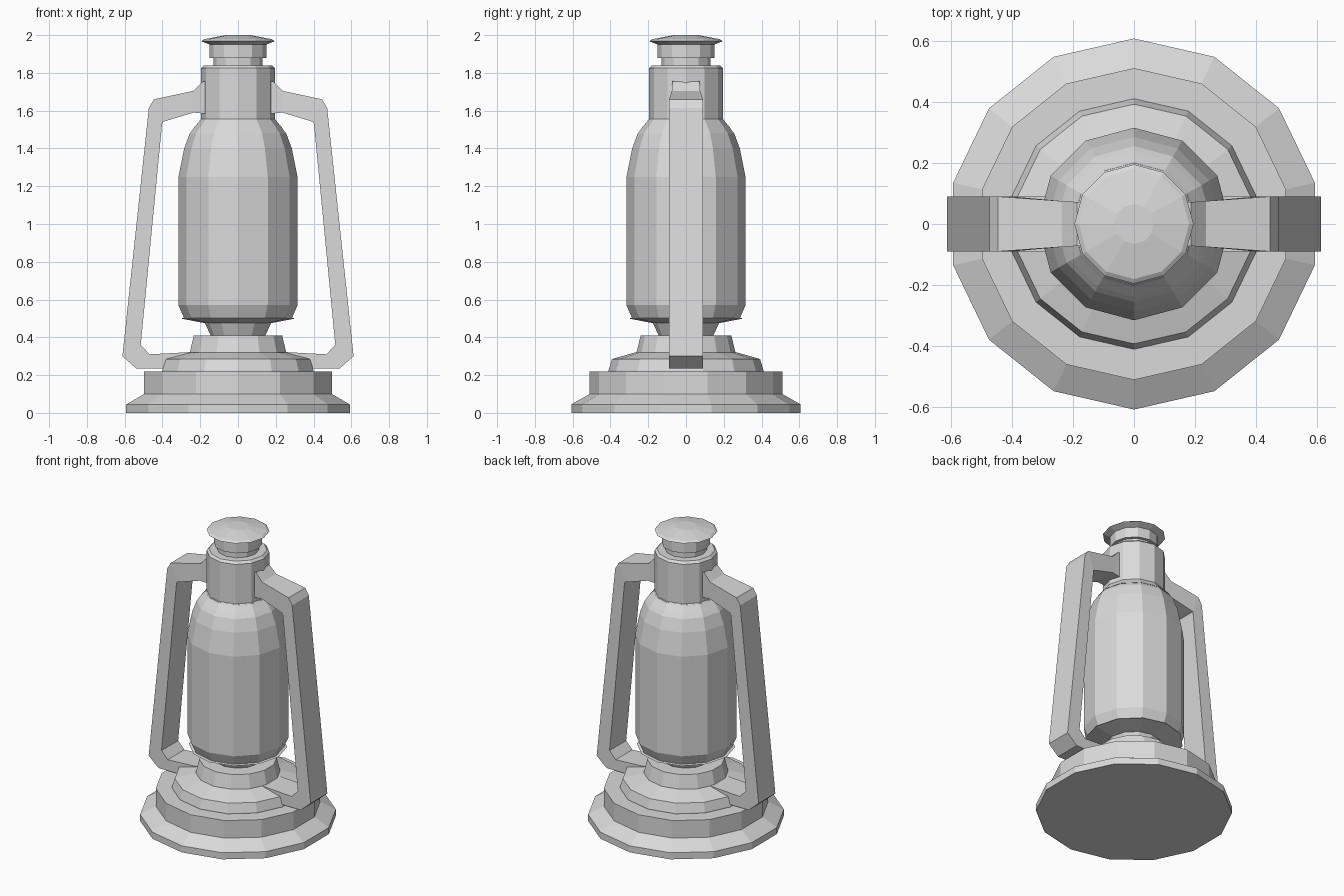
import bpy
import bmesh
from math import cos, sin, tau

cube = bpy.data.objects.get("Cube")
if cube:
    bpy.data.objects.remove(cube, do_unlink=True)

# One plain metal colour for everything
GREY = (0.7, 0.7, 0.7, 1)
metal = bpy.data.materials.new("light grey")
metal.use_nodes = True
metal.diffuse_color = GREY
metal.node_tree.nodes["Principled BSDF"].inputs["Base Color"].default_value = GREY


def loft(name, rings):
    """Bridge successive rings of points and cap both ends."""
    bm = bmesh.new()
    loops = [[bm.verts.new(p) for p in ring] for ring in rings]
    n = len(loops[0])
    for a, b in zip(loops, loops[1:]):
        for i in range(n):
            j = (i + 1) % n
            bm.faces.new((a[i], a[j], b[j], b[i]))
    bm.faces.new(loops[0][::-1])
    bm.faces.new(loops[-1])
    bmesh.ops.recalc_face_normals(bm, faces=bm.faces)
    mesh = bpy.data.meshes.new(name)
    bm.to_mesh(mesh)
    bm.free()
    mesh.materials.append(metal)
    obj = bpy.data.objects.new(name, mesh)
    bpy.context.collection.objects.link(obj)
    return obj


def turned(name, sides, profile):
    """Faceted turned part from (radius, height) pairs, one corner at the back."""
    angles = [tau * (i / sides + 0.25) for i in range(sides)]
    return loft(name, [[(r * cos(a), r * sin(a), z) for a in angles]
                       for r, z in profile])


# Base and fuel tank
turned("base", 14, [(0.607, 0), (0.607, 0.045), (0.51, 0.1), (0.51, 0.22)])
turned("tank_top", 14, [(0.41, 0.21), (0.41, 0.225), (0.392, 0.285), (0.27, 0.32)])
turned("burner_collar", 14, [(0.262, 0.3), (0.262, 0.32), (0.24, 0.41)])

# Burner neck with flared pan, then the glass
turned("burner_neck", 12, [(0.14, 0.4), (0.175, 0.475), (0.305, 0.5), (0.27, 0.505)])
turned("glass", 12, [(0.285, 0.5), (0.315, 0.57), (0.315, 1.25), (0.285, 1.4),
                     (0.255, 1.48), (0.2, 1.55)])

# Chimney hood and cap
turned("hood", 12, [(0.238, 1.505), (0.195, 1.555), (0.195, 1.825), (0.18, 1.84)])
turned("chimney_neck", 12, [(0.13, 1.83), (0.13, 1.885)])
turned("chimney_ring", 12, [(0.15, 1.88), (0.15, 1.96)])
turned("cap", 12, [(0.15, 1.95), (0.195, 1.968), (0.18, 1.978), (0.065, 2.0)])

# Side frames: (outer x, outer z, inner x, inner z, half depth)
frame = [
    (0.12, 1.76, 0.12, 1.58, 0.07),
    (0.187, 1.755, 0.187, 1.585, 0.072),
    (0.235, 1.705, 0.235, 1.59, 0.075),
    (0.445, 1.66, 0.4, 1.54, 0.09),
    (0.472, 1.615, 0.403, 1.52, 0.09),
    (0.612, 0.3, 0.515, 0.36, 0.09),
    (0.538, 0.235, 0.468, 0.31, 0.09),
    (0.25, 0.235, 0.25, 0.322, 0.09),
]
for side, label in ((1, "left"), (-1, "right")):
    loft(label + "_frame", [[(side * ox, -d, oz), (side * ox, d, oz),
                             (side * ix, d, iz), (side * ix, -d, iz)]
                            for ox, oz, ix, iz, d in frame])
